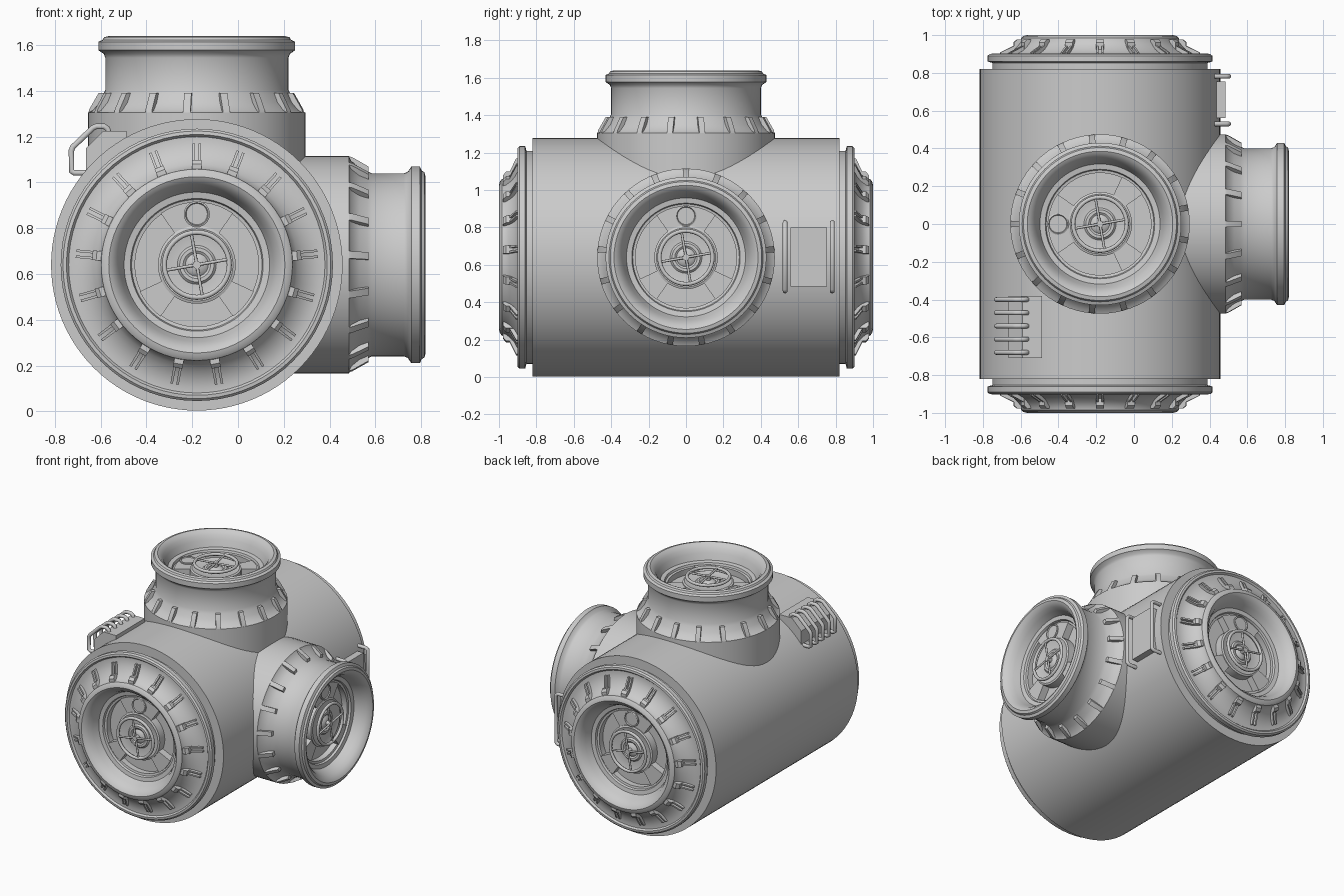
import bpy, bmesh
from math import pi, sin, cos, radians
from mathutils import Vector, Matrix

if "Cube" in bpy.data.objects:
    bpy.data.objects.remove(bpy.data.objects["Cube"])

CENTER = Vector((-0.18, 0, 0.64))
SEG = 72


def finish(name, bm, mat=Matrix(), angle=35):
    bmesh.ops.remove_doubles(bm, verts=bm.verts, dist=1e-5)
    bmesh.ops.recalc_face_normals(bm, faces=bm.faces)
    me = bpy.data.meshes.new(name)
    bm.to_mesh(me)
    bm.free()
    ob = bpy.data.objects.new(name, me)
    bpy.context.collection.objects.link(ob)
    ob.matrix_world = mat
    bpy.ops.object.select_all(action='DESELECT')
    ob.select_set(True)
    bpy.context.view_layer.objects.active = ob
    bpy.ops.object.shade_smooth_by_angle(angle=radians(angle))
    return ob


def lathe(bm, profile, seg=SEG, offset=(0, 0, 0)):
    """Revolve (radius, depth) points about local z."""
    o = Vector(offset)
    rings = []
    for r, d in profile:
        if r == 0:
            rings.append([bm.verts.new(o + Vector((0, 0, d)))] * seg)
        else:
            rings.append([bm.verts.new(o + Vector((r * cos(2 * pi * i / seg), r * sin(2 * pi * i / seg), d)))
                          for i in range(seg)])
    for a, b in zip(rings, rings[1:]):
        for i in range(seg):
            j = (i + 1) % seg
            bm.faces.new(list(dict.fromkeys((a[i], a[j], b[j], b[i]))))


def prism(bm, pts, vec):
    """Solid made by pushing a flat polygon along a vector."""
    a = [bm.verts.new(p) for p in pts]
    b = [bm.verts.new(Vector(p) + Vector(vec)) for p in pts]
    bm.faces.new(a)
    bm.faces.new(b[::-1])
    for i in range(len(a)):
        j = (i + 1) % len(a)
        bm.faces.new((a[i], a[j], b[j], b[i]))


def radial(bm, pts, width, ang, shift=0):
    """Fin with a (radius, depth) outline, at an angle around the axis."""
    rot = Matrix.Rotation(ang, 3, 'Z')
    prism(bm, [rot @ Vector((r, shift - width / 2, d)) for r, d in pts], rot @ Vector((0, width, 0)))


def sector(bm, r0, r1, a0, a1, d0, d1, n=10):
    angs = [radians(a0 + (a1 - a0) * i / n) for i in range(n + 1)]
    pts = [(r1 * cos(a), r1 * sin(a), d0) for a in angs] + [(r0 * cos(a), r0 * sin(a), d0) for a in reversed(angs)]
    prism(bm, pts, (0, 0, d1 - d0))


def tube(name, pts, radius, mat=Matrix(), cyclic=False):
    cu = bpy.data.curves.new(name, 'CURVE')
    cu.dimensions = '3D'
    cu.bevel_depth = radius
    cu.bevel_resolution = 3
    cu.use_fill_caps = True
    sp = cu.splines.new('POLY')
    sp.points.add(len(pts) - 1)
    for p, q in zip(sp.points, pts):
        p.co = (*q, 1)
    sp.use_cyclic_u = cyclic
    ob = bpy.data.objects.new(name, cu)
    bpy.context.collection.objects.link(ob)
    ob.matrix_world = mat


def frame(out, up):
    out, up = Vector(out), Vector(up)
    m = Matrix((up.cross(out), up, out)).transposed().to_4x4()
    m.translation = CENTER
    return m


# profiles: (radius, distance from the module centre)
DISH = [(.405, .995), (.385, 1.0), (.37, .992), (.35, .97), (.335, .94), (.322, .905), (.318, .895),
        (.29, .89), (.285, .875), (.27, .872), (.27, .83), (0, .83)]
NECK = [(.475, .40), (.475, .665), (.455, .675), (.425, .71), (.41, .745), (.40, .765), (.40, .905),
        (.407, .922), (.43, .938), (.43, .975), (.412, .983)]
CAP = [(.57, .80), (.57, .853), (.595, .86), (.595, .89), (.585, .9), (.57, .902), (.56, .89), (.535, .89),
       (.50, .90), (.465, .918), (.44, .942), (.422, .965), (.418, .985)]
HUB = [(.17, .83), (.17, .888), (.158, .893), (.13, .885), (.085, .885), (.075, .895), (.06, .895),
       (.05, .888), (.035, .90), (0, .905)]


def hatch(name, mat, capped):
    # shell with funnel
    bm = bmesh.new()
    lathe(bm, (CAP if capped else NECK) + DISH)
    finish(name + "_shell", bm, mat)
    # 17 clamps or fins around the neck
    bm = bmesh.new()
    for i in range(17):
        a = pi / 2 + 2 * pi * i / 17
        if capped:
            radial(bm, [(.41, .925), (.458, .925), (.458, .962), (.44, .978), (.41, .978)], .042, a)
            for s in (-.013, .013):
                radial(bm, [(.44, .89), (.53, .89), (.53, .908), (.44, .952)], .011, a, s)
        else:
            radial(bm, [(.39, .665), (.474, .665), (.47, .68), (.43, .75), (.39, .75)], .032, a)
    finish(name + "_clamps", bm, mat)
    # door plate: hub, three webs leaving three openings, round window
    bm = bmesh.new()
    lathe(bm, HUB, 48)
    for a0, a1 in ((55, 125), (205, 235), (305, 335)):
        sector(bm, .16, .275, a0, a1, .825, .882)
    lathe(bm, [(.057, .87), (.057, .89), (.05, .893), (.046, .886), (0, .886)], 28, (0, .222, 0))
    finish(name + "_door", bm, mat)
    # hand wheel
    ring = [(.142 * cos(2 * pi * i / 40), .142 * sin(2 * pi * i / 40), .925) for i in range(40)]
    tube(name + "_wheel_rim", ring, .011, mat, True)
    for k in range(2):
        a = radians(10) + k * pi / 2
        x, y = .142 * cos(a), .142 * sin(a)
        tube(name + "_wheel_spoke", [(-x, -y, .925), (x, y, .925)], .007, mat)
    tube(name + "_wheel_shaft", [(0, 0, .88), (0, 0, .935)], .018, mat)


# main hull
bm = bmesh.new()
lathe(bm, [(0, -.82), (.637, -.82), (.637, .82), (0, .82)], 96)
finish("hull", bm, frame((0, -1, 0), (0, 0, 1)))

# end caps and side ports
hatch("front_hatch", frame((0, -1, 0), (0, 0, 1)), True)
hatch("back_hatch", frame((0, 1, 0), (0, 0, 1)), True)
hatch("top_port", frame((0, 0, 1), (-1, 0, 0)), False)
hatch("right_port", frame((1, 0, 0), (0, 0, 1)), False)

# equipment box with five rungs, upper left
bm = bmesh.new()
prism(bm, [(x, -.71, z) for x, z in ((-.487, 1.0), (-.487, 1.225), (-.59, 1.225), (-.665, 1.15), (-.665, 1.0))],
      (0, .33, 0))
finish("equipment_box", bm)
for i in range(5):
    y = -.68 + .07 * i
    tube("box_rung", [(-.56, y, 1.2), (-.57, y, 1.235), (-.585, y, 1.245), (-.62, y, 1.245), (-.635, y, 1.238),
                      (-.722, y, 1.155), (-.728, y, 1.14), (-.728, y, 1.05), (-.715, y, 1.042), (-.66, y, 1.042)],
         .013)

# side panel with two grab rails, right rear
bm = bmesh.new()
prism(bm, [(.40, .56, .485), (.485, .56, .485), (.485, .56, .80), (.40, .56, .80)], (0, .195, 0))
finish("side_panel", bm)
for y in (.53, .782):
    tube("grab_rail", [(.40, y, .46), (.488, y, .46), (.502, y, .472), (.502, y, .815), (.488, y, .827),
                       (.40, y, .827)], .013)
